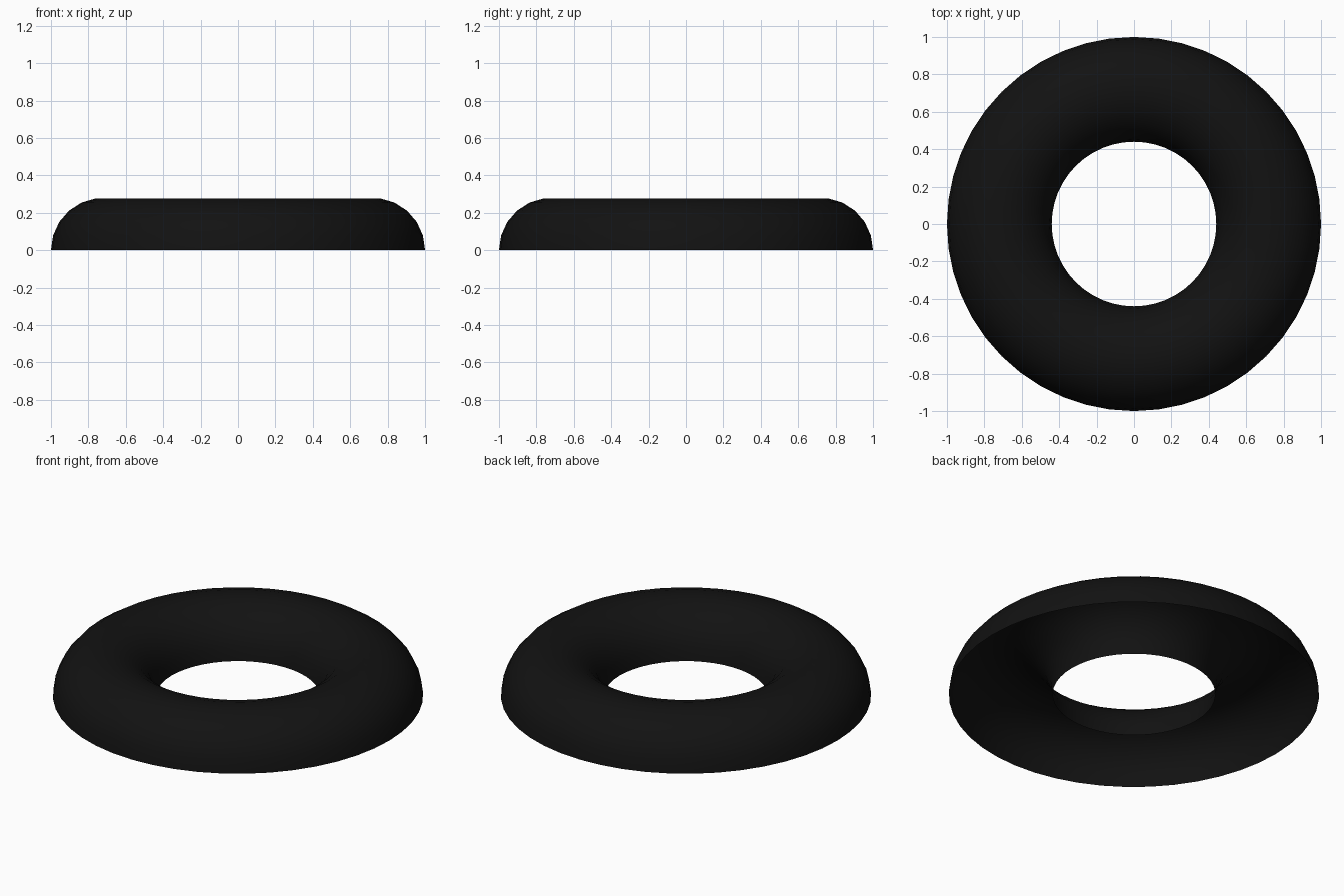
import bpy, bmesh
from math import sin, cos, pi
from mathutils import Matrix

if "Cube" in bpy.data.objects:
    bpy.data.objects.remove(bpy.data.objects["Cube"])

MAJOR, MINOR = 0.72, 0.28
ARC_STEPS, RING_STEPS = 11, 48

# Half-circle cross-section, open underneath, spun into a ring shell
bm = bmesh.new()
profile = [bm.verts.new((MAJOR + MINOR * cos(pi * i / ARC_STEPS), 0,
                         MINOR * sin(pi * i / ARC_STEPS)))
           for i in range(ARC_STEPS + 1)]
edges = [bm.edges.new(pair) for pair in zip(profile, profile[1:])]
bmesh.ops.spin(bm, geom=profile + edges, cent=(0, 0, 0), axis=(0, 0, 1),
               angle=2 * pi, steps=RING_STEPS, use_duplicate=False)
bmesh.ops.remove_doubles(bm, verts=bm.verts, dist=1e-4)

# Face the shell outward (the crown points up)
bm.normal_update()
crown = max(bm.faces, key=lambda f: f.calc_center_median().z)
if crown.normal.z < 0:
    bmesh.ops.reverse_faces(bm, faces=bm.faces)
for f in bm.faces:
    f.smooth = True

mesh = bpy.data.meshes.new("half_ring_shell")
bm.to_mesh(mesh)
bm.free()
ring = bpy.data.objects.new("half_ring_shell", mesh)
bpy.context.collection.objects.link(ring)

# Black rubber
black = bpy.data.materials.new("black_rubber")
black.diffuse_color = (0.006, 0.006, 0.006, 1)
black.use_nodes = True
black.node_tree.nodes["Principled BSDF"].inputs["Base Color"].default_value = black.diffuse_color
mesh.materials.append(black)
